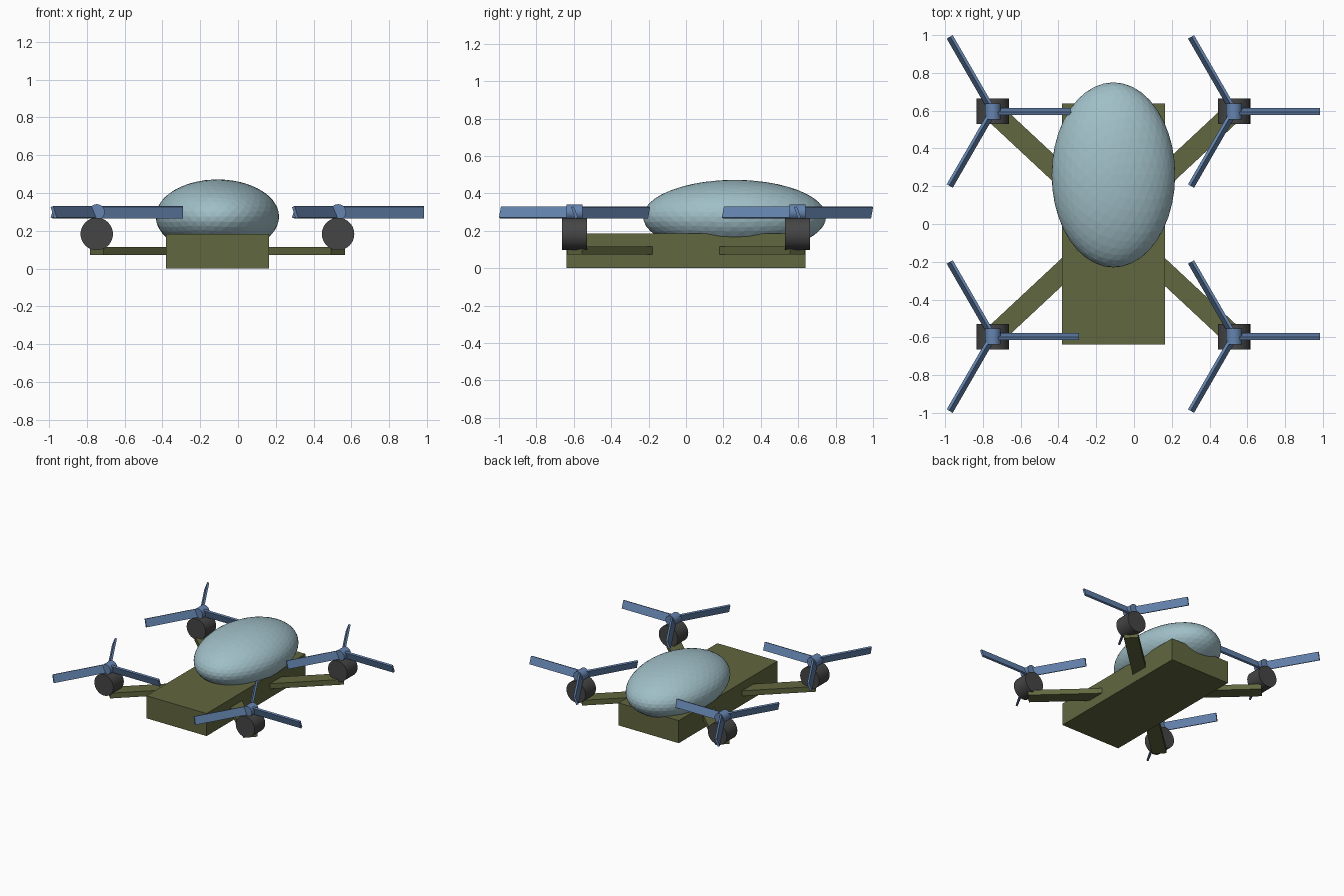
import bpy, math
from mathutils import Matrix, Vector

if "Cube" in bpy.data.objects:
    bpy.data.objects.remove(bpy.data.objects["Cube"])

CX = -0.109            # lengthwise centre line of the airframe
MX, MY = 0.639, 0.596  # motor offsets


def material(name, rgb):
    m = bpy.data.materials.new(name)
    m.diffuse_color = (*rgb, 1)
    m.use_nodes = True
    m.node_tree.nodes["Principled BSDF"].inputs["Base Color"].default_value = m.diffuse_color
    return m


OLIVE = material("olive", (0.12, 0.135, 0.05))
DARK = material("dark_grey", (0.06, 0.06, 0.06))
BLUE = material("blue", (0.13, 0.23, 0.43))
GLASS = material("pale_blue", (0.35, 0.52, 0.57))


def finish(name, mat):
    ob = bpy.context.object
    ob.name = name
    ob.data.materials.append(mat)
    return ob


def box(name, size, matrix, mat):
    bpy.ops.mesh.primitive_cube_add(size=1)
    ob = finish(name, mat)
    ob.data.transform(matrix @ Matrix.Diagonal((*size, 1)))
    return ob


def cylinder_y(name, radius, depth, loc, mat):
    bpy.ops.mesh.primitive_cylinder_add(vertices=32, radius=radius, depth=depth,
                                        location=loc, rotation=(math.pi / 2, 0, 0))
    ob = finish(name, mat)
    bpy.ops.object.shade_smooth_by_angle(angle=math.radians(30))
    return ob


# Flat fuselage
box("fuselage", (0.544, 1.276, 0.184), Matrix.Translation((CX, 0, 0.092)), OLIVE)

# Faceted ellipsoid canopy, sunk into the rear of the fuselage
bpy.ops.mesh.primitive_ico_sphere_add(subdivisions=4, radius=1, location=(CX, 0.26, 0.275))
canopy = finish("canopy", GLASS)
canopy.scale = (0.327, 0.49, 0.197)

BLADE = 0.456
for side, sx in (("left", -1), ("right", 1)):
    for end, sy in (("front", -1), ("back", 1)):
        tag = f"{end}_{side}"
        x, y = CX + sx * MX, sy * MY

        # Arm from the fuselage centre to the motor
        length = math.hypot(MX, MY) - 0.2
        mid = Vector((sx * MX, sy * MY)).normalized() * (0.2 + length / 2)
        place = (Matrix.Translation((CX + mid.x, mid.y, 0.094))
                 @ Matrix.Rotation(math.atan2(sy * MY, sx * MX), 4, 'Z'))
        box(f"arm_{tag}", (length, 0.108, 0.043), place, OLIVE)

        # Motor drum and rotor hub, both lying along y
        cylinder_y(f"motor_{tag}", 0.086, 0.135, (x, y, 0.183), DARK)
        cylinder_y(f"rotor_hub_{tag}", 0.042, 0.086, (x, y, 0.299), BLUE)

        # Three pitched blades
        for i in range(3):
            place = (Matrix.Translation((x, y, 0.298))
                     @ Matrix.Rotation(i * math.tau / 3, 4, 'Z')
                     @ Matrix.Rotation(math.radians(20), 4, 'X')
                     @ Matrix.Translation((BLADE / 2, 0, 0)))
            box(f"blade_{tag}_{i + 1}", (BLADE, 0.016, 0.064), place, BLUE)
